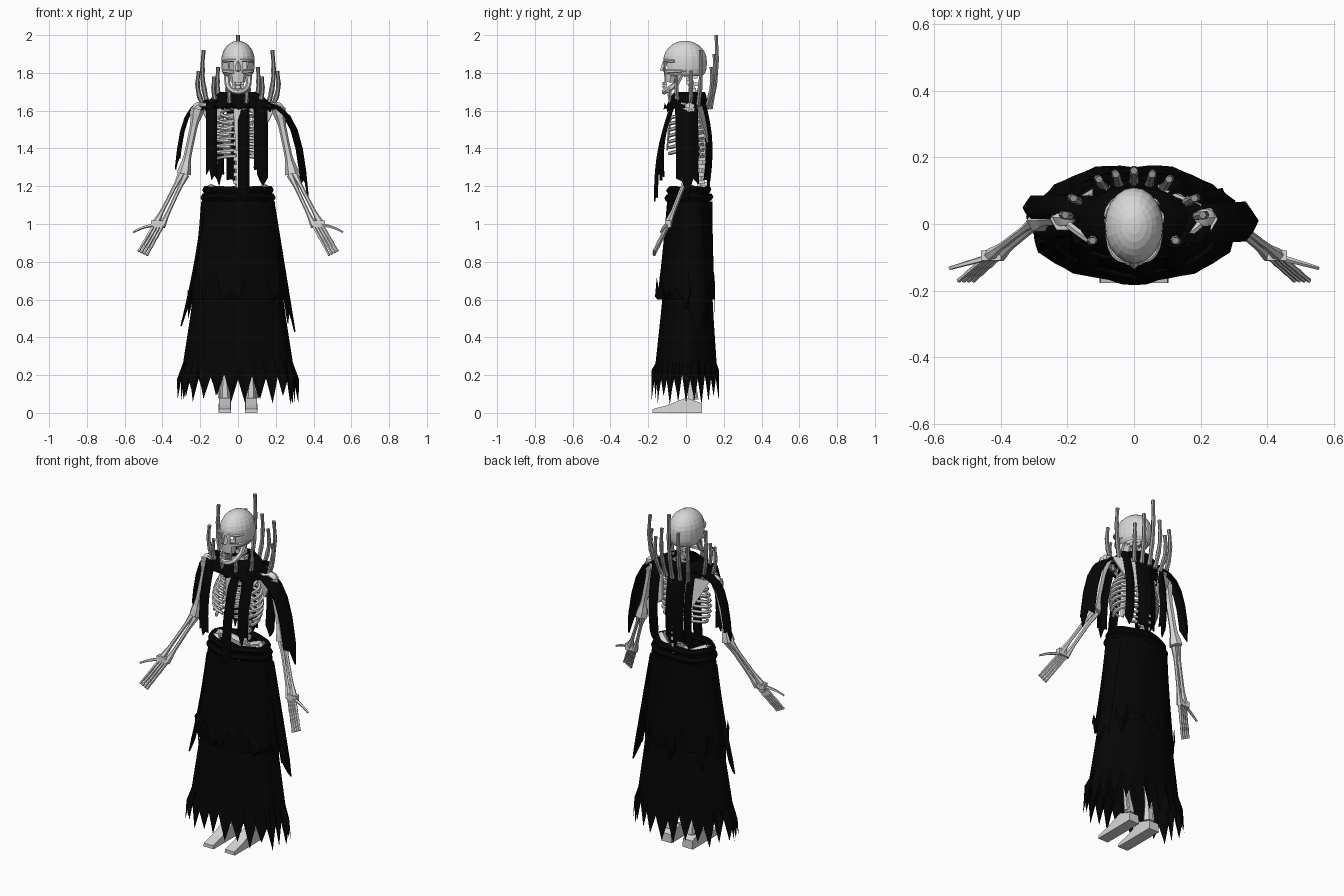
import bpy, bmesh, random
from math import sin, cos, pi, radians
from mathutils import Vector

random.seed(4)
if "Cube" in bpy.data.objects:
    bpy.data.objects.remove(bpy.data.objects["Cube"])


def material(name, value):
    mat = bpy.data.materials.new(name)
    mat.use_nodes = True
    mat.diffuse_color = (value, value, value, 1)
    mat.node_tree.nodes["Principled BSDF"].inputs["Base Color"].default_value = mat.diffuse_color
    return mat


BONE = material("pale bone", 0.68)
SPIKE = material("grey bone", 0.3)
CLOTH = material("black cloth", 0.0015)


def finish(name, bm, mat, thickness=0):
    mesh = bpy.data.meshes.new(name)
    bmesh.ops.recalc_face_normals(bm, faces=bm.faces)
    bm.to_mesh(mesh)
    bm.free()
    mesh.materials.append(mat)
    part = bpy.data.objects.new(name, mesh)
    bpy.context.collection.objects.link(part)
    if thickness:
        part.modifiers.new("thickness", "SOLIDIFY").thickness = thickness


def grid(name, rows, mat, closed=False, caps=False, thickness=0):
    """Skin a list of equal-length point rows with quads."""
    bm = bmesh.new()
    loops = [[bm.verts.new(point) for point in row] for row in rows]
    count = len(rows[0])
    for lower, upper in zip(loops, loops[1:]):
        for i in range(count if closed else count - 1):
            j = (i + 1) % count
            bm.faces.new((lower[i], lower[j], upper[j], upper[i]))
    if caps:
        bm.faces.new(loops[0])
        bm.faces.new(loops[-1])
    finish(name, bm, mat, thickness)


def bow(start, end, bulge=(0, 0, 0), count=8):
    """Points from start to end, pushed sideways in the middle."""
    steps = [k / (count - 1) for k in range(count)]
    return [Vector(start).lerp(Vector(end), f) + Vector(bulge) * sin(pi * f) for f in steps]


def even(f):
    return 1


def taper(f):
    return 1 - f / 2


def knobbed(f):
    return 0.8 + 0.7 * cos(pi * f) ** 8


def knuckled(f):
    return 1.1 - f / 3 + 0.2 * cos(3 * pi * f) ** 4


def tube(name, points, radius, shape=even, mat=BONE, sides=6, flat=1, up=(0, 1, 0.03)):
    """Sweep a polygon along points; flat squeezes it along the up direction."""
    rows, last = [], len(points) - 1
    for i, point in enumerate(points):
        along = (points[min(i + 1, last)] - points[max(i - 1, 0)]).normalized()
        across = along.cross(Vector(up)).normalized()
        height = across.cross(along) * flat
        turns = [2 * pi * k / sides for k in range(sides)]
        rows.append([point + radius * shape(i / last) * (across * cos(t) + height * sin(t)) for t in turns])
    grid(name, rows, mat, closed=True, caps=True)


def box(name, centre, size):
    bm = bmesh.new()
    bmesh.ops.create_cube(bm, size=1)
    for vert in bm.verts:
        vert.co = vert.co * Vector(size) if isinstance(size, float) else Vector(
            [c + s * v for c, s, v in zip(centre, size, vert.co)])
    finish(name, bm, BONE)


def robe(name, top, bottom, flare, count, period, notch, jitter, ripple):
    """Closed cloth ring from top to bottom (height, x radius, y radius) with a torn hem."""
    rows, steps = [], 5
    for k in range(steps + 1):
        f, row = k / steps, []
        height = top[0] + (bottom[0] - top[0]) * f
        wide, deep = [a + (b - a) * f ** flare for a, b in zip(top[1:], bottom[1:])]
        for i in range(count):
            a = 2 * pi * i / count
            lift = random.uniform(0, jitter) + notch * (i % period > 0) if k == steps else 0
            r = 1 + ripple * f * (sin(7 * a) + sin(11 * a)) - lift / 10
            row.append((wide * r * cos(a), 0.02 * (1 - f) + deep * r * sin(a), height + lift))
        rows.append(row)
    grid(name, rows, CLOTH, closed=True)


def strip(name, start, end, bulge, width, torn=0.08):
    """Hanging ribbon, curled back at both edges, with a ragged lower end."""
    points = bow(start, end, bulge)
    out = points[-1] - points[0]
    out.z = 0
    out.normalize()
    side = Vector((-out.y, out.x, 0)) * width
    rows = [[p + side * (f / 4) - out * width * f * f / 16 for f in range(-2, 3)] for p in points]
    fall = (points[-1] - points[-2]).normalized()
    for f in (0, 1, 3, 4):
        rows[-1][f] -= fall * torn * random.uniform(0.2, 1)
    grid(name, rows, CLOTH, thickness=0.008)


# Cranium, squarer below its middle, with open eye sockets and base
bm = bmesh.new()
bmesh.ops.create_uvsphere(bm, u_segments=20, v_segments=14, radius=1)
for vert in bm.verts:
    x, y, z = vert.co
    full = (1 + z * z) ** 0.5 if z < 0 else 1
    vert.co = (x * full * 0.088, y * full * 0.115 - 0.005, z * 0.105 + 1.865)
removed = []
for face in bm.faces:
    x, y, z = face.calc_center_median()
    socket = y < -0.07 and 0.02 < abs(x) < 0.06 and 1.82 < z < 1.86
    if socket or z < 1.785:
        removed.append(face)
bmesh.ops.delete(bm, geom=removed, context="FACES")
finish("cranium", bm, BONE, thickness=0.008)

# Face, jaw and teeth
tube("upper_jaw", bow((0, -0.08, 1.81), (0, -0.085, 1.75), count=3), 0.05, lambda f: 1 - f / 4, sides=8, flat=0.75)
tube("nasal_bone", bow((0, -0.11, 1.86), (0, -0.125, 1.81), count=2), 0.013, sides=4)
arc = [pi * k / 10 for k in range(11)]
tube("jaw", [Vector((0.06 * cos(a), -0.02 - 0.095 * sin(a), 1.8 - 0.1 * abs(sin(a)) ** 0.5)) for a in arc], 0.015)
for a in arc[2:9]:
    for name, z in (("upper_tooth", 1.744), ("lower_tooth", 1.726)):
        box(name, (0.034 * cos(a), -0.085 - 0.035 * sin(a), z), (0.008, 0.008, 0.016))

# Spine and breastbone
spine = bow((0, 0.01, 1.79), (0, 0.06, 1.1), (0, 0.05, 0), count=18)
tube("spine", spine, 0.017)
for point in spine:
    box("vertebra", point, (0.05, 0.04, 0.022))
    box("vertebra_fin", point + Vector((0, 0.03, -0.01)), (0.012, 0.04, 0.02))
tube("breastbone", bow((0, -0.08, 1.61), (0, -0.1, 1.39)), 0.025, taper, flat=0.4)


def rib(side, level):
    """Rib hoop: full ribs reach the breastbone, the lowest two float."""
    reach = 0.92 if level < 7 else 0.65
    wide = 0.15 - (level - 5) ** 2 / 400
    points = []
    for k in range(10):
        a = pi * reach * (k + 0.3) / 9.3
        points.append(Vector((side * wide * sin(a), 0.09 * cos(a), 1.61 - level / 32 - 0.05 * sin(a / 2) ** 2)))
    tube("rib", points, 0.0095, sides=5, up=(0, 0, 1))


def spike(x, y, height):
    """Bony prong leaning outward from the collar."""
    points = bow((x * 0.85, y * 0.8, 1.61), (x, y, height), (x / 10, y / 10, 0), count=10)
    tube("collar_spike", points, 0.012, knuckled, SPIKE)


for s in (-1, 1):
    # Face sides
    tube("brow", bow((s * 0.01, -0.112, 1.868), (s * 0.075, -0.06, 1.862), (s * 0.01, -0.015, 0)), 0.008)
    tube("cheekbone", bow((s * 0.02, -0.105, 1.805), (s * 0.08, 0, 1.81), (s * 0.02, -0.015, 0)), 0.012, taper)

    # Ribs and shoulder girdle
    for level in range(9):
        rib(s, level)
    tube("collarbone", bow((s * 0.02, -0.08, 1.61), (s * 0.2, 0, 1.63), (0, -0.02, 0.01)), 0.012)
    blade = [[(s * 0.2, 0.05, 1.62), (s * 0.1, 0.11, 1.43)], [(s * 0.08, 0.1, 1.63), (s * 0.07, 0.11, 1.46)]]
    grid("shoulder_blade", blade, BONE, thickness=0.01)
    tube("shoulder_joint", bow((s * 0.18, 0.02, 1.63), (s * 0.24, 0.02, 1.6)), 0.03, lambda f: 0.5 + sin(pi * f) / 2)

    # Arm
    elbow, wrist = Vector((s * 0.287, 0.01, 1.265)), Vector((s * 0.42, -0.095, 0.995))
    across = Vector((s * 0.08, 0, 0.04))
    tube("upper_arm", bow((s * 0.215, 0.015, 1.61), elbow, count=12), 0.025, knobbed)
    for k in (-1, 1):
        tube("forearm", bow(elbow + across * k / 8, wrist + across * k / 5, count=12), 0.013, knobbed)

    # Hand
    box("wrist", wrist + across / 8, (0.06, 0.03, 0.035))
    tip = Vector((s * 0.505, -0.17, 0.845))
    for k in (-3, -1, 1, 3):
        tube("finger", bow(wrist + across * k / 13, tip + across * k / 11, count=10), 0.008, knuckled, sides=5)
    tube("thumb", bow(wrist, (s * 0.555, -0.133, 0.957), (0, 0, 0.01)), 0.011, taper, sides=5)

    # Pelvis, leg and foot
    tube("hip_wing", bow((s * 0.03, 0.09, 1.13), (s * 0.03, -0.07, 1.08), (s * 0.12, 0, 0.08)), 0.025)
    knee = Vector((s * 0.08, -0.01, 0.58))
    tube("thigh", bow((s * 0.1, 0.01, 1.08), knee, count=12), 0.024, knobbed)
    tube("shin", bow(knee, (s * 0.068, 0.04, 0.07), count=12), 0.02, knobbed)
    tube("calf_bone", bow(knee + across / 5, (s * 0.09, 0.045, 0.08)), 0.01, knobbed)
    rows = []
    for y, height in ((-0.178, 0.02), (-0.1, 0.04), (0, 0.08), (0.085, 0.05)):
        corners = ((-1, 0), (1, 0), (0.9, height), (-0.9, height))
        rows.append([(s * 0.07 + side * 0.034, y, z) for side, z in corners])
    grid("foot", rows, BONE, closed=True, caps=True)

    # Prongs beside the neck
    for angle, height in ((15, 1.9), (30, 1.83), (60, 1.92), (80, 1.81)):
        spike(s * 0.21 * sin(radians(angle)), 0.155 * cos(radians(angle)), height)
    spike(s * 0.125, -0.05, 1.78)
    spike(s * 0.045, -0.085, 1.72)
spike(0, 0.16, 2)

# Skirt layers, rolled belt and shawl
robe("skirt", (1.17, 0.18, 0.1), (0.04, 0.32, 0.18), 1.3, 52, 2, 0.13, 0.06, 0.02)
robe("over_skirt", (1.12, 0.195, 0.12), (0.47, 0.265, 0.16), 1.2, 40, 5, 0.13, 0.15, 0.02)
robe("shawl", (1.7, 0.09, 0.08), (1.59, 0.2, 0.115), 0.6, 36, 3, 0.02, 0.03, 0.02)
for z, wide, deep in ((1.18, 0.17, 0.1), (1.14, 0.18, 0.11)):
    loop = [2 * pi * k / 32 for k in range(33)]
    ring = [Vector((wide * cos(a), 0.015 + deep * sin(a), z + sin(5 * a) / 250)) for a in loop]
    tube("belt_roll", ring, 0.02, mat=CLOTH, up=(0, 0, 1))

# Ribbons hanging over chest, back, shoulders and skirt
for name, x, end, width in (("front_strip", 0.03, 1.12, 0.06), ("front_right_strip", -0.14, 1.23, 0.06),
                            ("front_left_strip", 0.12, 1.23, 0.07)):
    strip(name, (x, -0.07, 1.66), (x, -0.18 + abs(x) / 3, end), (0, -0.03, 0), width)
for name, x, end, width in (("back_strip", 0, 1.17, 0.12), ("back_left_strip", 0.13, 1.2, 0.06),
                            ("back_right_strip", -0.1, 1.2, 0.05)):
    strip(name, (x, 0.1, 1.66), (x, 0.12, end), (0, 0.03, 0), width)
strip("left_shoulder_strip", (0.1, 0, 1.66), (0.375, 0.01, 1.14), (0.06, 0, 0.14), 0.12, torn=0.12)
strip("right_shoulder_strip", (-0.1, 0.05, 1.66), (-0.335, 0.05, 1.29), (-0.05, 0, 0.12), 0.07)
strip("skirt_right_rag", (-0.19, -0.02, 1.08), (-0.305, -0.03, 0.46), (0.01, 0, 0), 0.04)
strip("skirt_left_rag", (0.2, 0.05, 1.08), (0.305, 0.07, 0.43), (0, 0, 0), 0.09, torn=0.15)
